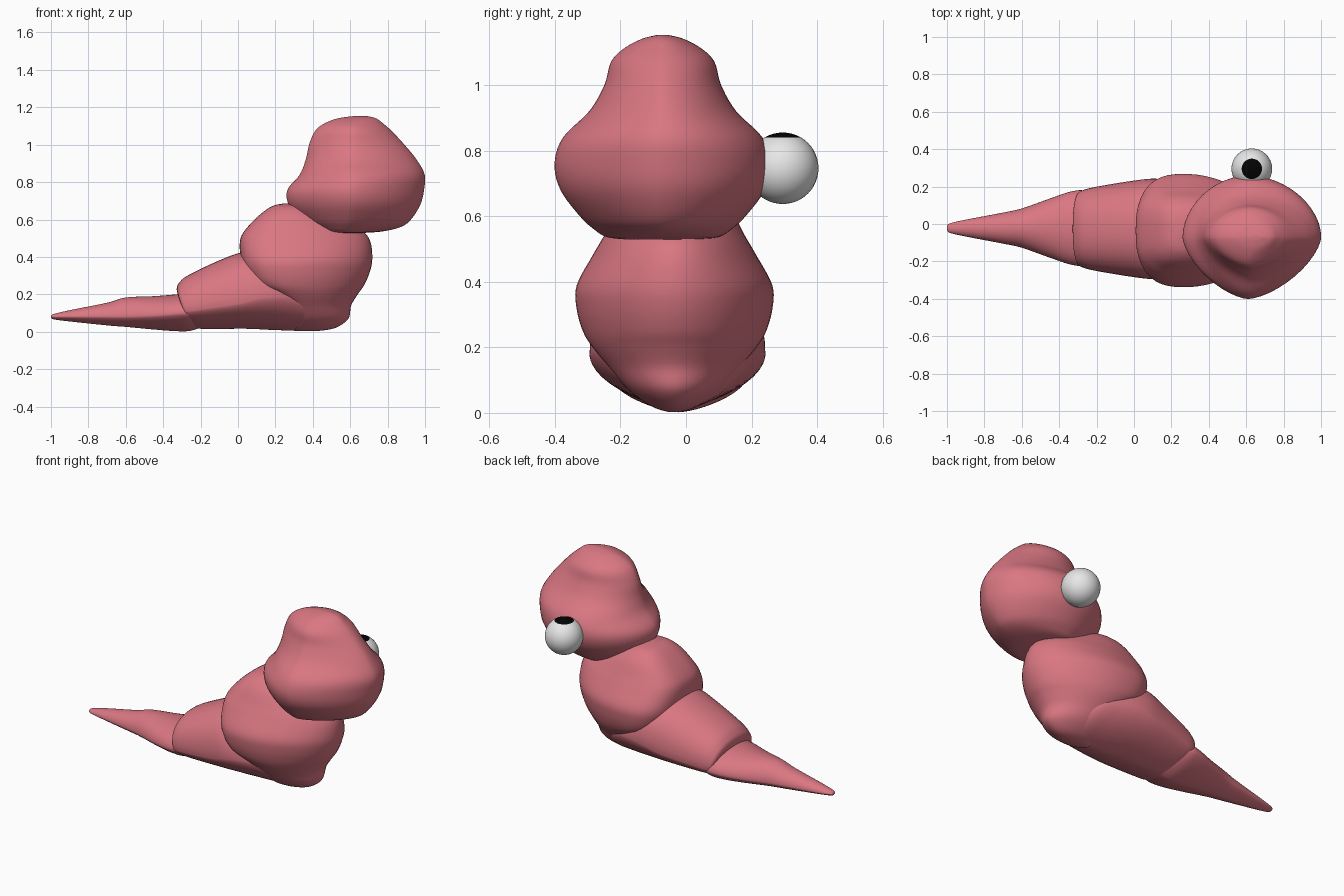
import bpy
import bmesh
import math
from mathutils import Vector

default_cube = bpy.data.objects.get("Cube")
if default_cube:
    bpy.data.objects.remove(default_cube, do_unlink=True)

SIDES = 48   # points around each cross-section
STEPS = 5    # smoothed rings between two given ones


def make_material(name, color):
    material = bpy.data.materials.new(name)
    material.use_nodes = True
    material.diffuse_color = color
    shader = material.node_tree.nodes["Principled BSDF"]
    shader.inputs["Base Color"].default_value = color
    shader.inputs["Roughness"].default_value = 0.6
    return material


skin = make_material("pink skin", (0.7, 0.185, 0.225, 1))
white = make_material("eye white", (0.8, 0.8, 0.8, 1))
black = make_material("pupil black", (0.001, 0.001, 0.001, 1))


def finish(name, bm, materials):
    """Turn a bmesh into a smooth shaded object."""
    bmesh.ops.recalc_face_normals(bm, faces=bm.faces)
    mesh = bpy.data.meshes.new(name)
    bm.to_mesh(mesh)
    bm.free()
    obj = bpy.data.objects.new(name, mesh)
    bpy.context.collection.objects.link(obj)
    for material in materials:
        mesh.materials.append(material)
    bpy.ops.object.select_all(action="DESELECT")
    obj.select_set(True)
    bpy.context.view_layer.objects.active = obj
    bpy.ops.object.shade_smooth_by_angle(angle=math.radians(50))
    return obj


def spline(a, b, c, d, t):
    """Catmull-Rom blend from b to c."""
    return b + 0.5 * t * (c - a + t * (2 * a - 5 * b + 4 * c - d + t * (3 * (b - c) + d - a)))


def smooth_rings(rings):
    result = []
    last = len(rings) - 1
    for i in range(last):
        group = [rings[max(i - 1, 0)], rings[i], rings[i + 1], rings[min(i + 2, last)]]
        for step in range(STEPS):
            result.append([spline(*values, step / STEPS) for values in zip(*group)])
    return result + [rings[-1]]


def power(value, exponent):
    return math.copysign(abs(value) ** exponent, value)


def loft(name, axis, y_center, rings, low_power=1.0, high_power=1.0, lean=0.0, skew=0.0):
    """Skin rings of (position, half width, low edge, high edge, widest level).

    Rings stacked along z span x; rings stacked along x span z.
    A skew makes the -y side more pointed than the +y side.
    """
    bm = bmesh.new()
    loops = []
    for position, half, low, high, widest in smooth_rings(rings):
        loop = []
        for k in range(SIDES):
            angle = math.tau * k / SIDES
            rise, side = math.sin(angle), math.cos(angle)
            exponent = high_power if rise > 0 else low_power
            if side < 0:
                exponent += skew
            reach = high - widest if rise > 0 else widest - low
            level = widest + reach * power(rise, exponent)
            y = y_center + half * power(side, exponent)
            if axis == "z":
                point = Vector((level, y, position))
            else:
                point = Vector((position - lean * (level - widest), y, level))
            loop.append(bm.verts.new(point))
        loops.append(loop)
    for lower, upper in zip(loops, loops[1:]):
        for k in range(SIDES):
            n = (k + 1) % SIDES
            bm.faces.new((lower[k], lower[n], upper[n], upper[k]))
    bm.faces.new(loops[0])
    bm.faces.new(loops[-1])
    return finish(name, bm, [skin])


# Pointed tail lying on the ground
loft("tail", "x", -0.022, [
    (-1.0, 0.008, 0.075, 0.085, 0.08),
    (-0.985, 0.025, 0.066, 0.095, 0.08),
    (-0.9, 0.045, 0.055, 0.115, 0.08),
    (-0.7, 0.083, 0.034, 0.155, 0.08),
    (-0.6, 0.105, 0.026, 0.183, 0.08),
    (-0.45, 0.158, 0.012, 0.19, 0.085),
    (-0.33, 0.197, 0.003, 0.2, 0.095),
    (-0.25, 0.195, 0.006, 0.21, 0.1),
    (-0.15, 0.12, 0.04, 0.18, 0.1),
], low_power=1.35)

# Rear body segment overlapping the tail
loft("rear_body", "x", -0.026, [
    (-0.293, 0.17, 0.06, 0.2, 0.11),
    (-0.288, 0.195, 0.035, 0.23, 0.11),
    (-0.265, 0.208, 0.02, 0.262, 0.11),
    (-0.2, 0.225, 0.015, 0.305, 0.12),
    (0.0, 0.258, 0.016, 0.39, 0.15),
    (0.12, 0.268, 0.01, 0.425, 0.18),
    (0.25, 0.248, 0.006, 0.4, 0.19),
    (0.38, 0.2, 0.01, 0.34, 0.17),
    (0.5, 0.1, 0.05, 0.2, 0.12),
], low_power=1.3, high_power=0.87, lean=0.33)

# Upright front segment with a small foot and a narrow neck
loft("front_body", "z", -0.035, [
    (0.003, 0.02, 0.3, 0.42, 0.37),
    (0.02, 0.07, 0.3, 0.52, 0.38),
    (0.07, 0.14, 0.31, 0.59, 0.37),
    (0.14, 0.2, 0.28, 0.605, 0.35),
    (0.2, 0.25, 0.18, 0.64, 0.32),
    (0.25, 0.28, 0.08, 0.675, 0.29),
    (0.32, 0.299, 0.035, 0.705, 0.28),
    (0.39, 0.298, 0.015, 0.718, 0.28),
    (0.48, 0.25, 0.01, 0.708, 0.28),
    (0.54, 0.215, 0.035, 0.665, 0.28),
    (0.62, 0.17, 0.11, 0.54, 0.28),
    (0.67, 0.11, 0.18, 0.4, 0.28),
    (0.685, 0.03, 0.24, 0.31, 0.28),
], low_power=0.7, high_power=1.08)

# Wide lopsided head with a domed crown
loft("head", "z", -0.071, [
    (0.528, 0.1, 0.49, 0.66, 0.58),
    (0.536, 0.17, 0.43, 0.77, 0.58),
    (0.56, 0.21, 0.385, 0.87, 0.59),
    (0.6, 0.253, 0.33, 0.925, 0.6),
    (0.68, 0.312, 0.27, 0.975, 0.61),
    (0.76, 0.33, 0.265, 0.995, 0.61),
    (0.84, 0.304, 0.33, 0.998, 0.62),
    (0.92, 0.224, 0.362, 0.955, 0.62),
    (1.0, 0.178, 0.38, 0.89, 0.62),
    (1.07, 0.158, 0.41, 0.825, 0.62),
    (1.11, 0.12, 0.455, 0.78, 0.62),
    (1.14, 0.065, 0.53, 0.74, 0.64),
    (1.153, 0.015, 0.62, 0.69, 0.65),
], low_power=1.06, high_power=1.05, skew=0.24)

# Single round eye whose top cap is the pupil
bm = bmesh.new()
bmesh.ops.create_uvsphere(bm, u_segments=32, v_segments=24, radius=0.109)
for face in bm.faces:
    face.material_index = int(face.calc_center_median().normalized().z > math.cos(math.radians(30)))
eye = finish("eye", bm, [white, black])
eye.location = (0.63, 0.295, 0.746)
